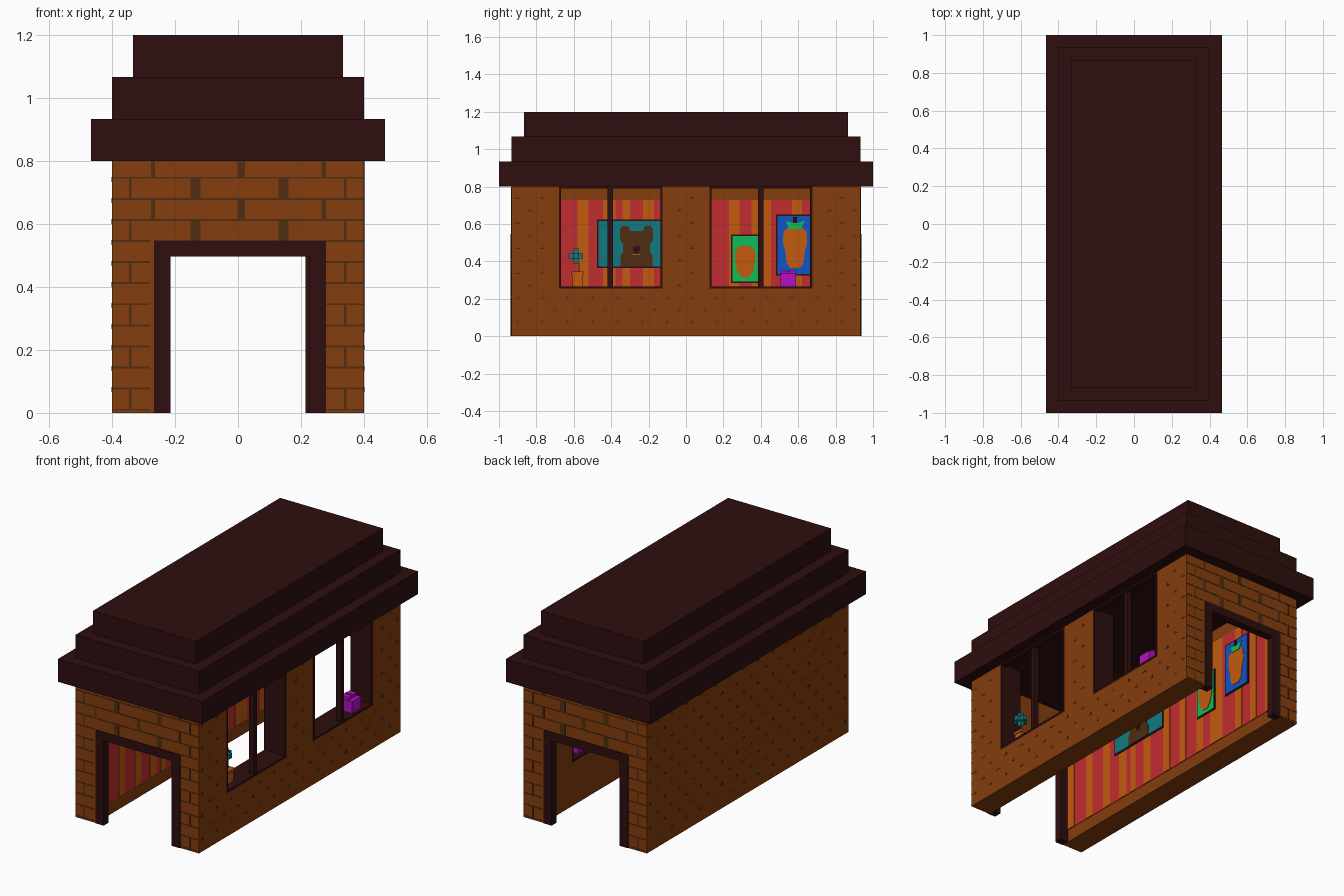
import bpy, bmesh, math
from mathutils import Matrix, Vector

cube = bpy.data.objects.get("Cube")
if cube:
    bpy.data.objects.remove(cube, do_unlink=True)


def material(name, r, g, b):
    def lin(c):
        c /= 255
        return c / 12.92 if c <= 0.04045 else ((c + 0.055) / 1.055) ** 2.4
    col = (lin(r), lin(g), lin(b), 1)
    m = bpy.data.materials.new(name)
    m.use_nodes = True
    m.diffuse_color = col
    m.node_tree.nodes["Principled BSDF"].inputs["Base Color"].default_value = col
    return m


ROOF = material("dark maroon wood", 46, 14, 15)
WALL = material("brown wood", 133, 61, 13)
JOINT = material("dark brown", 80, 45, 17)
RED = material("wallpaper red", 194, 45, 48)
ORANGE = material("orange", 195, 91, 16)
TEAL = material("teal", 18, 122, 128)
GREEN = material("green", 14, 190, 90)
BLUE = material("blue", 15, 86, 198)
MAGENTA = material("magenta", 180, 16, 196)


def finish(name, bm, mat):
    mesh = bpy.data.meshes.new(name)
    bm.normal_update()
    bm.to_mesh(mesh)
    bm.free()
    mesh.materials.append(mat)
    ob = bpy.data.objects.new(name, mesh)
    bpy.context.collection.objects.link(ob)
    return ob


def boxes(name, mat, items):
    """One object made of boxes (x0, x1, y0, y1, z0, z1)."""
    bm = bmesh.new()
    for x0, x1, y0, y1, z0, z1 in items:
        mid = Vector((x0 + x1, y0 + y1, z0 + z1)) / 2
        size = Matrix.Diagonal((abs(x1 - x0), abs(y1 - y0), abs(z1 - z0), 1))
        bmesh.ops.create_cube(bm, size=1, matrix=Matrix.Translation(mid) @ size)
    return finish(name, bm, mat)


INNER = -0.267   # room side of the solid wall


def plate(name, mat, layer, points):
    """Flat (y, z) outline hung on the room side of the solid wall."""
    bm = bmesh.new()
    x = INNER + 0.003 * layer
    face = bm.faces.new([bm.verts.new((x, y, z)) for y, z in points])
    out = bmesh.ops.extrude_face_region(bm, geom=[face])
    verts = [g for g in out["geom"] if isinstance(g, bmesh.types.BMVert)]
    bmesh.ops.translate(bm, verts=verts, vec=(0.003, 0, 0))
    bmesh.ops.recalc_face_normals(bm, faces=bm.faces)
    return finish(name, bm, mat)


def rect(y0, y1, z0, z1):
    return [(y0, z0), (y1, z0), (y1, z1), (y0, z1)]


def poster(name, mat, y0, y1, z0, z1):
    plate(name + "_border", ROOF, 2, rect(y0, y1, z0, z1))
    e = 0.008
    plate(name, mat, 3, rect(y0 + e, y1 - e, z0 + e, z1 - e))


def mirrored(half, cy, cz, scale=1.0):
    """Right half of an outline, bottom to top, mirrored about y = cy."""
    right = [(cy + y * scale, cz + z * scale) for y, z in half]
    left = [(cy - y * scale, cz + z * scale) for y, z in reversed(half)]
    return right + left


# Stepped roof
for i, name in enumerate(("roof_eaves", "roof_middle", "roof_top")):
    x, y, z = 0.467 - i / 15, 1 - i / 15, 0.8 + i * 2 / 15
    boxes(name, ROOF, [(-x, x, -y, y, z, z + 2 / 15)])

# Walls
W, L, T = 0.4, 0.933, 0.267
WINDOWS = [(-0.68, -0.125), (0.125, 0.675)]
SILL = 0.255
boxes("solid_side_wall", WALL, [(-W, -T, -L, L, 0, 0.8)])
boxes("window_side_wall", WALL, [
    (T, W, -L, L, 0, SILL),
    (T, W, -L, -0.68, SILL, 0.8),
    (T, W, -0.125, 0.125, SILL, 0.8),
    (T, W, 0.675, L, SILL, 0.8)])
for s, end in ((-1, "front"), (1, "back")):
    boxes(end + "_lintel_wall", WALL, [(-T, T, s * L, s * (L - 0.067), 0.54, 0.8)])
    # Door frame, the back one turned half a circle
    y0, y1 = s * (L + 0.004), s * (L - 0.043)
    boxes(end + "_door_frame", ROOF, [
        (s * 0.267, s * 0.215, y0, y1, 0, 0.547),
        (-s * 0.225, -s * 0.28, y0, y1, 0, 0.547),
        (s * 0.215, -s * 0.225, y0, y1, 0.497, 0.547)])

    # Plank seams and joints on the end walls
    ya, yb = s * (L - 0.002), s * (L + 0.0015)
    seams, joints = [], []
    for row in range(12):
        z = 0.01 + row * 0.067
        spans = [(-W, W)] if z > 0.56 else [(-W, -0.28), (0.28, W)]
        seams += [(a, b, ya, yb, z - 0.003, z + 0.003) for a, b in spans]
        z1 = min(z + 0.067, 0.799)
        if row >= 8:
            if row % 2 == 0:
                joints += [(x - 0.016, x + 0.016, ya, yb, z, z1) for x in (-0.135, 0.145)]
            else:
                joints += [(x - w, x + w, ya, yb, z, z1)
                           for x, w in ((-0.27, 0.007), (0.01, 0.012), (0.272, 0.007))]
        if row % 2 == 0:
            joints += [(x - 0.004, x + 0.004, ya, yb, z, z1) for x in (-0.342, 0.34)]
    boxes(end + "_plank_seams", JOINT, seams)
    boxes(end + "_plank_joints", JOINT, joints)

# Small nail marks on both long walls
for s, side in ((-1, "solid"), (1, "window")):
    marks = []
    for row in range(12):
        for col in range(14):
            y = -0.9 + col * 0.1333 + (row % 2) * 0.0667
            z = 0.07 + row * 0.0667
            hit = s > 0 and z > 0.23 and any(a - 0.03 < y < b + 0.03 for a, b in WINDOWS)
            if z < 0.78 and abs(y) < 0.92 and not hit:
                xa, xb = s * 0.398, s * 0.4012
                marks += [(xa, xb, y - 0.013, y + 0.013, z - 0.003, z + 0.002),
                          (xa, xb, y - 0.003, y + 0.003, z, z + 0.013)]
    boxes(side + "_wall_marks", JOINT, marks)

# Window linings and mullions
for i, (a, b) in enumerate(WINDOWS):
    t, m = 0.012, (-0.405, 0.4)[i]
    x0, x1 = T - 0.002, W + 0.002
    boxes(("front", "rear")[i] + "_window_frame", ROOF, [
        (x0, x1, a, a + t, SILL, 0.8),
        (x0, x1, b - t, b, SILL, 0.8),
        (x0, x1, a + t, b - t, SILL, SILL + t),
        (x1 - 0.03, x1, a + t, b - t, 0.789, 0.8),
        (0.366, 0.396, m - 0.014, m + 0.014, SILL, 0.8)])

# Striped wallpaper
plate("wallpaper", RED, 0, rect(-0.89, 0.89, 0.075, 0.727))
for i, (y, w) in enumerate([(-0.86, 0.055), (-0.7, 0.055), (-0.55, 0.058), (-0.41, 0.065),
                            (-0.32, 0.04), (-0.2, 0.06), (-0.03, 0.055), (0.11, 0.055),
                            (0.257, 0.056), (0.402, 0.105), (0.593, 0.055), (0.72, 0.055),
                            (0.85, 0.055)]):
    plate("wallpaper_stripe_%02d" % (i + 1), ORANGE, 1,
          rect(y - w / 2, y + w / 2, 0.075, 0.727))

# Bear poster
poster("bear_poster", TEAL, -0.475, -0.055, 0.365, 0.625)
plate("bear_head", JOINT, 4, mirrored(
    [(0.085, 0.0), (0.085, 0.06), (0.072, 0.075), (0.072, 0.12), (0.088, 0.14),
     (0.088, 0.2), (0.075, 0.217), (0.045, 0.217), (0.035, 0.19)], -0.265, 0.373))
plate("bear_nose", ROOF, 5, mirrored(
    [(0.01, -0.02), (0.02, 0.0), (0.018, 0.018)], -0.265, 0.463))
plate("bear_mouth", ORANGE, 5, rect(-0.285, -0.245, 0.434, 0.439))

# Green poster with a round face
poster("green_poster", GREEN, 0.24, 0.395, 0.285, 0.545)
plate("green_poster_face", ORANGE, 4, mirrored(
    [(0.02, -0.085), (0.042, -0.055), (0.055, 0.0), (0.055, 0.05), (0.04, 0.075),
     (0.012, 0.085)], 0.316, 0.4))

# Blue poster with a carrot
poster("blue_poster", BLUE, 0.48, 0.685, 0.325, 0.65)
plate("carrot", ORANGE, 4, mirrored(
    [(0.025, -0.11), (0.045, -0.085), (0.052, -0.02), (0.065, 0.02), (0.062, 0.085),
     (0.035, 0.108)], 0.583, 0.475))
plate("carrot_leaves", GREEN, 5, mirrored(
    [(0.03, -0.025), (0.052, 0.02), (0.02, 0.012)], 0.583, 0.597))
plate("carrot_stem", ROOF, 6, rect(0.573, 0.593, 0.605, 0.637))

# Gift box on the rear sill
boxes("gift_box", MAGENTA, [(0.29, 0.385, 0.505, 0.588, 0.262, 0.335)])
boxes("gift_bow", MAGENTA, [
    (0.315, 0.36, 0.508, 0.54, 0.335, 0.353),
    (0.315, 0.36, 0.553, 0.585, 0.335, 0.353),
    (0.33, 0.345, 0.54, 0.553, 0.335, 0.345)])

# Potted flower on the front sill
boxes("flower_pot", ORANGE, [
    (0.303, 0.357, -0.607, -0.553, 0.262, 0.33),
    (0.298, 0.362, -0.613, -0.547, 0.33, 0.345)])
boxes("flower_stem", ORANGE, [(0.325, 0.335, -0.577, -0.567, 0.345, 0.39)])
boxes("flower", TEAL, [
    (0.318, 0.342, -0.602, -0.576, 0.388, 0.47),
    (0.318, 0.342, -0.628, -0.55, 0.415, 0.443),
    (0.295, 0.365, -0.602, -0.576, 0.415, 0.443)])
